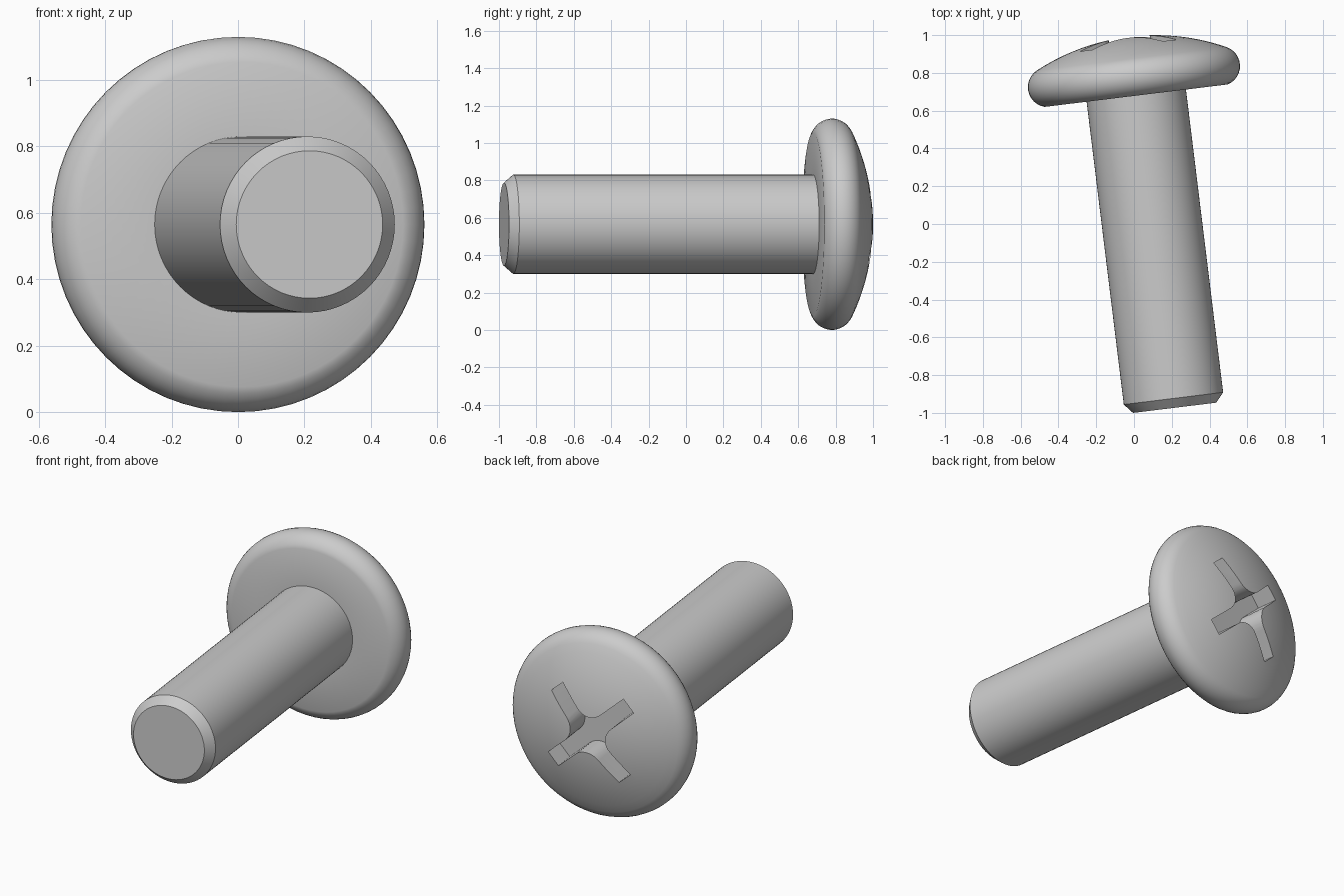
import bpy, bmesh
from math import sin, cos, radians, asin, sqrt, pi
from mathutils import Matrix, Vector

if "Cube" in bpy.data.objects:
    bpy.data.objects.remove(bpy.data.objects["Cube"])

SEG = 64
DOME_R, APEX = 1.15, 1.979      # dome sphere radius, axial height of apex
RIM_R, RIM_C = 0.106, 0.459     # rim rounding radius, its centre radius


def new_object(name, bm):
    bmesh.ops.recalc_face_normals(bm, faces=bm.faces[:])
    mesh = bpy.data.meshes.new(name)
    bm.to_mesh(mesh)
    bm.free()
    ob = bpy.data.objects.new(name, mesh)
    bpy.context.collection.objects.link(ob)
    return ob


# Screw profile (radius, height along axis): chamfered shaft, rounded rim, dome
dome_c = APEX - DOME_R
rim_s = dome_c + sqrt((DOME_R - RIM_R) ** 2 - RIM_C ** 2)
phi = asin(RIM_C / (DOME_R - RIM_R))
a0, a1 = radians(-73.6), pi / 2 - phi
rim = [(RIM_C + RIM_R * cos(a), rim_s + RIM_R * sin(a))
       for a in (a0 + (a1 - a0) * i / 12 for i in range(13))]
dome = [(DOME_R * sin(phi * i / 10), dome_c + DOME_R * cos(phi * i / 10))
        for i in range(9, -1, -1)]
profile = [(0, 0), (0.222, 0), (0.265, 0.05), (0.265, rim[0][1])] + rim + dome

# Screw body, revolved
bm = bmesh.new()
vs = [bm.verts.new((r, 0, s)) for r, s in profile]
es = [bm.edges.new(p) for p in zip(vs, vs[1:])]
bmesh.ops.spin(bm, geom=vs + es, cent=(0, 0, 0), axis=(0, 0, 1),
               angle=2 * pi, steps=SEG, use_duplicate=False)
bmesh.ops.remove_doubles(bm, verts=bm.verts[:], dist=1e-4)
screw = new_object("screw", bm)

# Cross recess cutter: four arms joined by round inner corners
half_w, reach, fillet = 0.048, 0.317, 0.10
quarter = [(reach, -half_w), (reach, half_w)]
c = half_w + fillet
quarter += [(c + fillet * cos(a), c + fillet * sin(a))
            for a in (-pi / 2 - pi / 2 * i / 8 for i in range(9))]
bm = bmesh.new()
outline = []
for k in range(4):
    turn = Matrix.Rotation(radians(42 + 90 * k), 3, 'Z')
    outline += [bm.verts.new(turn @ Vector((x, y, 1.80))) for x, y in quarter]
face = bm.faces.new(outline)
top = bmesh.ops.extrude_face_region(bm, geom=[face])
bmesh.ops.translate(bm, vec=(0, 0, 0.4),
                    verts=[g for g in top["geom"] if isinstance(g, bmesh.types.BMVert)])
cutter = new_object("recess_cutter", bm)
cutter.hide_render = True

# Cut the recess and smooth the round surfaces
cut = screw.modifiers.new("recess", 'BOOLEAN')
cut.operation, cut.solver, cut.object = 'DIFFERENCE', 'EXACT', cutter
bpy.context.view_layer.objects.active = screw
screw.select_set(True)
bpy.ops.object.modifier_apply(modifier=cut.name)
bpy.data.objects.remove(cutter)
bpy.ops.object.shade_smooth_by_angle(angle=radians(25))

# Lay the screw down, axis turned 7 degrees from +y
t = radians(7)
screw.matrix_world = Matrix(((cos(t), 0, -sin(t), 0.215),
                             (sin(t), 0, cos(t), -0.973),
                             (0, -1, 0, 0.565),
                             (0, 0, 0, 1)))
